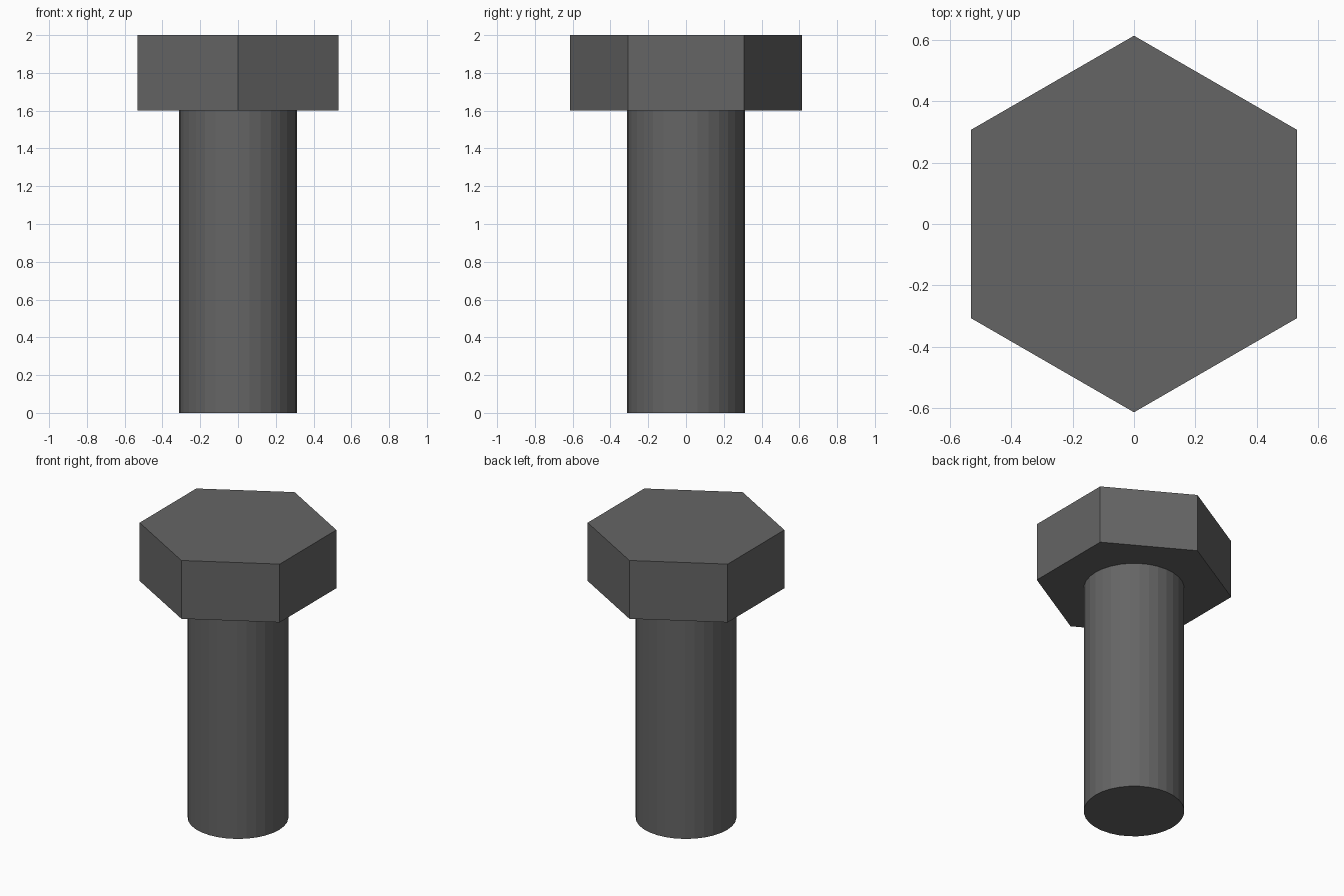
import bpy

cube = bpy.data.objects.get("Cube")
if cube:
    bpy.data.objects.remove(cube, do_unlink=True)

# Dark steel, shared by both parts
steel = bpy.data.materials.new("dark_steel")
steel.use_nodes = True
color = (0.13, 0.13, 0.13, 1)
steel.diffuse_color = color
steel.node_tree.nodes["Principled BSDF"].inputs["Base Color"].default_value = color


def prism(name, sides, radius, bottom, top):
    """Flat-faced upright prism with a corner towards +y."""
    bpy.ops.mesh.primitive_cylinder_add(
        vertices=sides, radius=radius, depth=top - bottom,
        location=(0, 0, (bottom + top) / 2))
    part = bpy.context.object
    part.name = part.data.name = name
    part.data.materials.append(steel)
    return part


HEAD_BOTTOM = 1.6

# Round shank and hexagonal head
prism("shank", 32, 0.313, 0, HEAD_BOTTOM)
prism("hex_head", 6, 0.614, HEAD_BOTTOM, 2)
